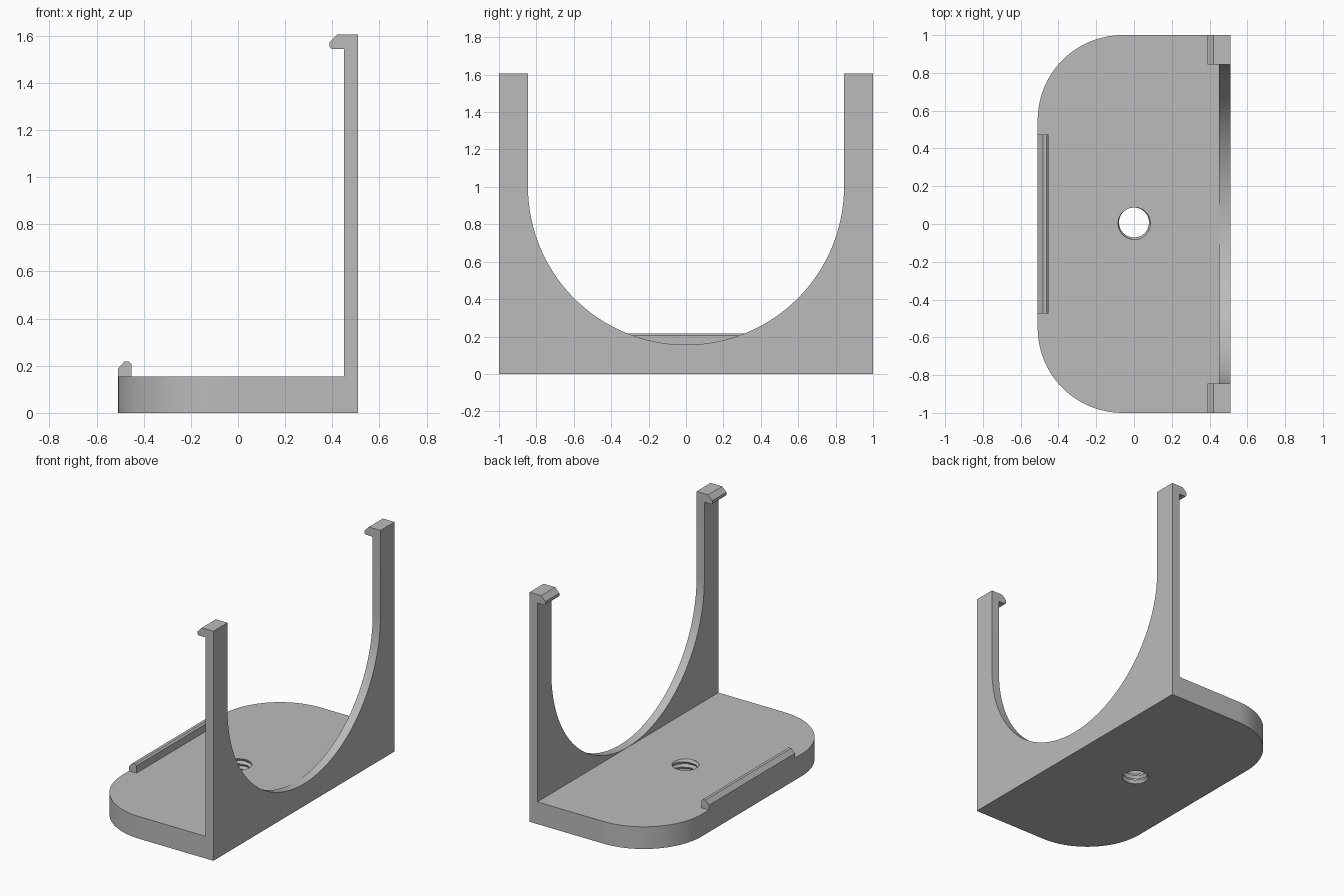
import bpy, bmesh, math
from mathutils import Vector

if "Cube" in bpy.data.objects:
    bpy.data.objects.remove(bpy.data.objects["Cube"])

grey = bpy.data.materials.new("light_grey")
grey.diffuse_color = (0.5, 0.5, 0.5, 1)
grey.use_nodes = True
grey.node_tree.nodes["Principled BSDF"].inputs["Base Color"].default_value = grey.diffuse_color


def make_object(name, bm):
    bmesh.ops.recalc_face_normals(bm, faces=bm.faces)
    mesh = bpy.data.meshes.new(name)
    bm.to_mesh(mesh)
    bm.free()
    mesh.materials.append(grey)
    obj = bpy.data.objects.new(name, mesh)
    bpy.context.collection.objects.link(obj)
    return obj


def extrude(name, points, offset):
    """Closed 3D outline pushed along an offset to make a solid."""
    bm = bmesh.new()
    face = bm.faces.new([bm.verts.new(p) for p in points])
    new = bmesh.ops.extrude_face_region(bm, geom=[face])["geom"]
    bmesh.ops.translate(bm, vec=Vector(offset),
                        verts=[v for v in new if isinstance(v, bmesh.types.BMVert)])
    return make_object(name, bm)


def arc(cx, cy, r, start, end, n):
    angles = [math.radians(start + (end - start) * i / n) for i in range(n + 1)]
    return [(cx + r * math.cos(a), cy + r * math.sin(a)) for a in angles]


def combine(target, tool, operation):
    mod = target.modifiers.new(operation, "BOOLEAN")
    mod.operation, mod.solver, mod.object = operation, "EXACT", tool
    bpy.context.view_layer.objects.active = target
    bpy.ops.object.modifier_apply(modifier=mod.name)
    bpy.data.objects.remove(tool)


FLOOR, TOP, INNER, POST = 0.155, 1.605, 0.45, 0.845

# Base plate with two rounded corners
R = 0.45
outline = ([(0.51, -1), (0.51, 1)] + arc(-0.51 + R, 1 - R, R, 90, 180, 24)
           + arc(-0.51 + R, -1 + R, R, 180, 270, 24))
bracket = extrude("bracket", [(x, y, 0) for x, y in outline], (0, 0, FLOOR))

# Upright with a U-shaped opening
u_shape = ([(-1, 0), (1, 0), (1, TOP), (POST, TOP)]
           + arc(0, 1.001, POST, 0, -180, 64) + [(-POST, TOP), (-1, TOP)])
upright = extrude("upright", [(INNER, y, z) for y, z in u_shape], (0.51 - INNER, 0, 0))
combine(bracket, upright, "UNION")

# Hooks at the top of both posts
hook = [(0.48, 1.545), (0.396, 1.545), (0.388, 1.553), (0.388, 1.572),
        (0.42, TOP), (0.48, TOP)]
for y in (-1, POST):
    part = extrude("hook", [(x, y, z) for x, z in hook], (0, 1 - POST, 0))
    combine(bracket, part, "UNION")

# Retaining lip along the open edge
lip = [(-0.51, 0.1), (-0.51, 0.188), (-0.483, 0.217), (-0.463, 0.217),
       (-0.452, 0.206), (-0.452, 0.1)]
part = extrude("lip", [(x, -0.475, z) for x, z in lip], (0, 0.95, 0))
combine(bracket, part, "UNION")

# Threaded hole: cutter whose radius follows a helical wave
SEG, ROWS, PITCH = 40, 48, 0.036
bm = bmesh.new()
rings = []
for j in range(ROWS + 1):
    z = -0.02 + 0.2 * j / ROWS
    ring = []
    for i in range(SEG):
        phase = (z / PITCH - i / SEG) % 1
        r = 0.079 + 0.013 * (1 - abs(2 * phase - 1))
        a = 2 * math.pi * i / SEG
        ring.append(bm.verts.new((r * math.cos(a), 0.008 + r * math.sin(a), z)))
    rings.append(ring)
for low, high in zip(rings, rings[1:]):
    for i in range(SEG):
        k = (i + 1) % SEG
        bm.faces.new((low[i], low[k], high[k], high[i]))
bm.faces.new(rings[0])
bm.faces.new(rings[-1])
combine(bracket, make_object("thread_cutter", bm), "DIFFERENCE")

# Smooth curved walls, keep crisp edges
bracket.select_set(True)
bpy.context.view_layer.objects.active = bracket
bpy.ops.object.shade_smooth_by_angle(angle=math.radians(30))
